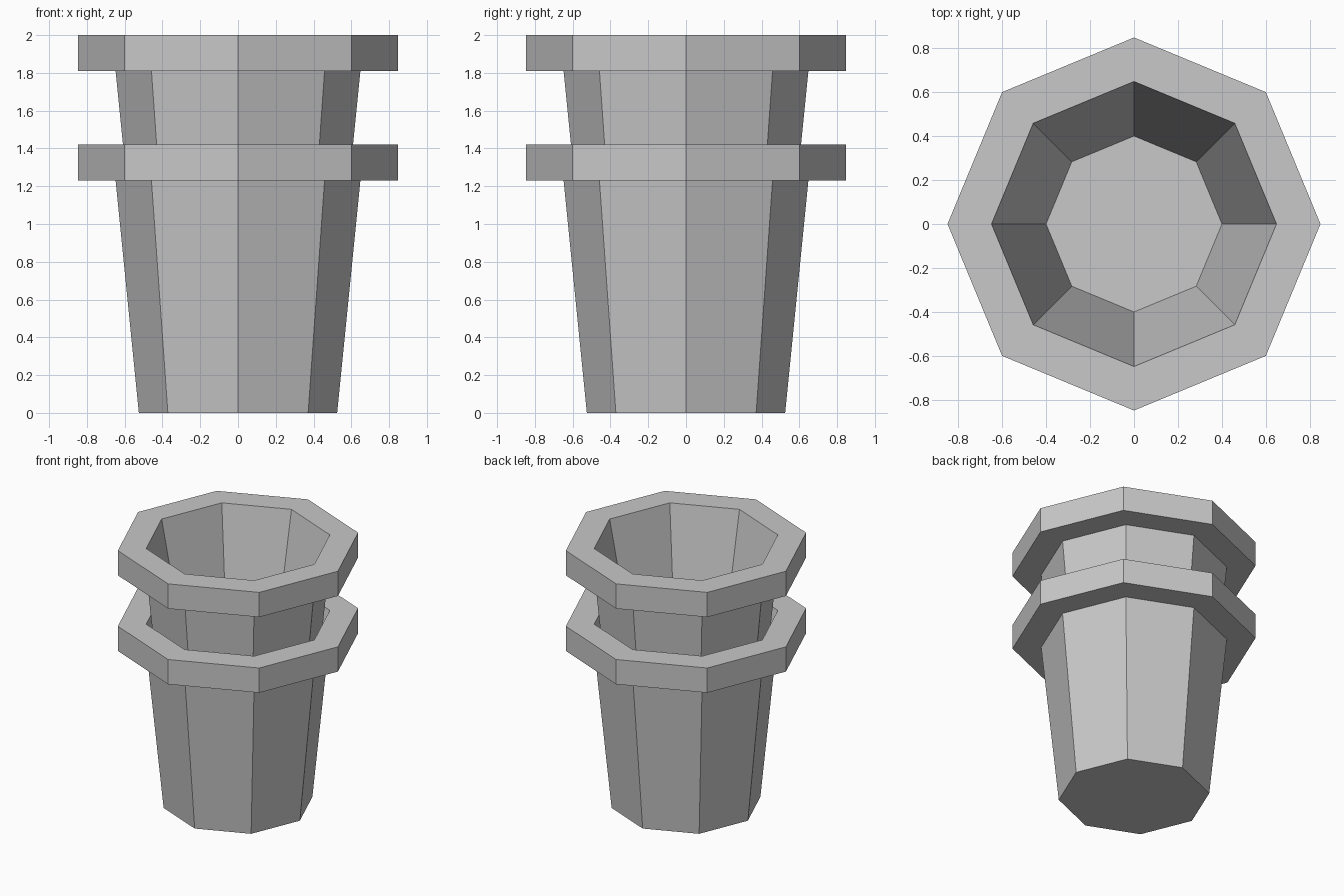
import bpy
import bmesh
from math import cos, sin, tau

cube = bpy.data.objects.get("Cube")
if cube:
    bpy.data.objects.remove(cube, do_unlink=True)

SIDES = 8
STACK_STEP = 0.58

# Single plain grey
grey = bpy.data.materials.new("light_grey")
grey.use_nodes = True
grey.diffuse_color = (0.58, 0.58, 0.58, 1)
grey.node_tree.nodes["Principled BSDF"].inputs["Base Color"].default_value = grey.diffuse_color

# Radius and height: base, under the rim, rim edge, lip, inside floor
POT_PROFILE = [
    (0.525, 0.0),
    (0.648, 1.23),
    (0.848, 1.23),
    (0.848, 1.42),
    (0.648, 1.42),
    (0.40, 0.19),
]


def make_pot(name, base_z):
    """Sweep the profile round an octagon and cap both ends."""
    bm = bmesh.new()
    rings = [
        [bm.verts.new((r * cos(tau * i / SIDES), r * sin(tau * i / SIDES), z))
         for i in range(SIDES)]
        for r, z in POT_PROFILE
    ]
    for low, high in zip(rings, rings[1:]):
        for i in range(SIDES):
            j = (i + 1) % SIDES
            bm.faces.new((low[i], low[j], high[j], high[i]))
    bm.faces.new(rings[0][::-1])  # underside
    bm.faces.new(rings[-1])       # inside floor
    bmesh.ops.recalc_face_normals(bm, faces=bm.faces)

    mesh = bpy.data.meshes.new(name)
    bm.to_mesh(mesh)
    bm.free()
    mesh.materials.append(grey)
    pot = bpy.data.objects.new(name, mesh)
    pot.location.z = base_z
    bpy.context.collection.objects.link(pot)
    return pot


# Two identical pots, one nested in the other
make_pot("lower_pot", 0)
make_pot("upper_pot", STACK_STEP)
